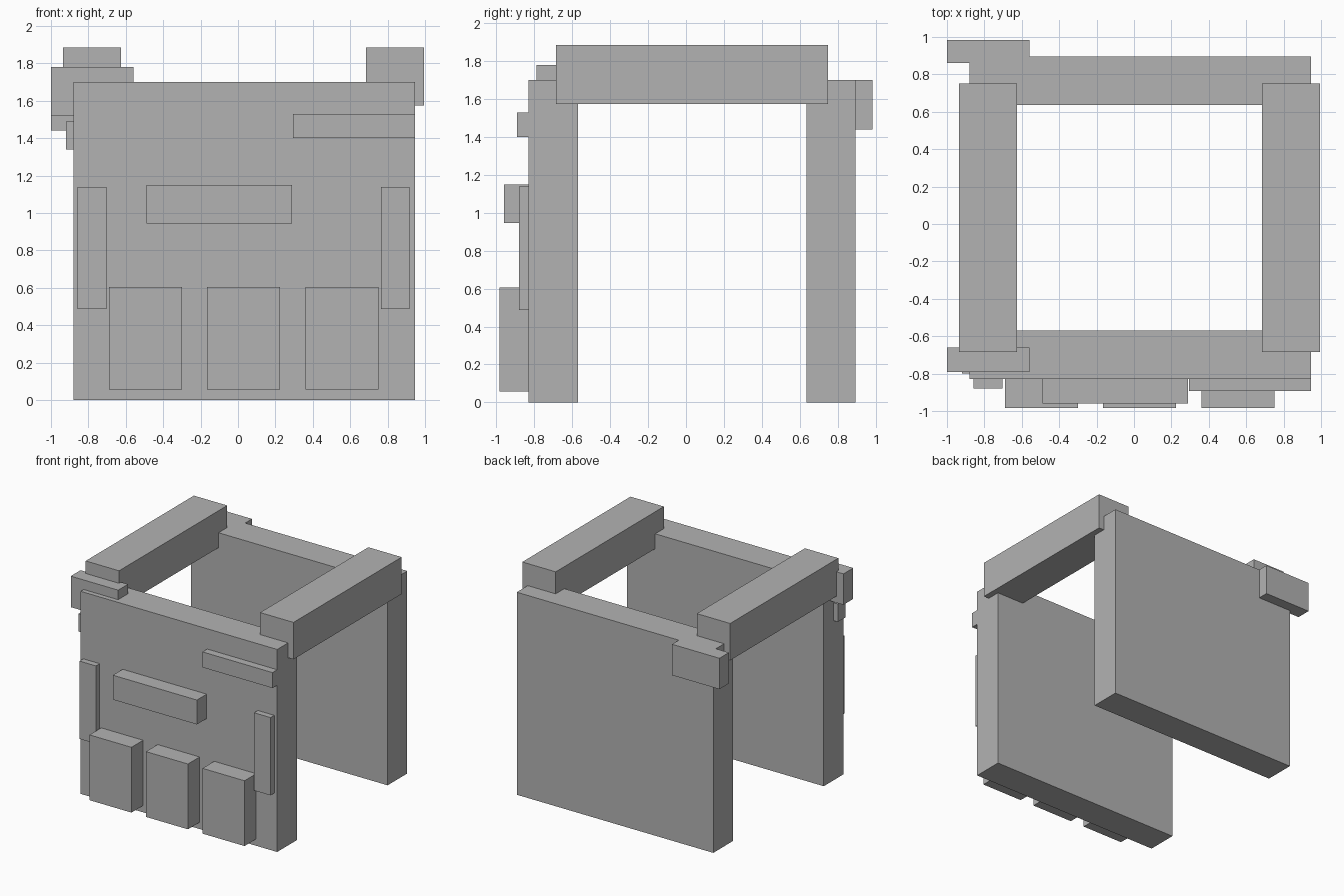
import bpy

if "Cube" in bpy.data.objects:
    bpy.data.objects.remove(bpy.data.objects["Cube"])

grey = bpy.data.materials.new("plain grey")
grey.diffuse_color = (0.45, 0.45, 0.45, 1)
grey.use_nodes = True
grey.node_tree.nodes["Principled BSDF"].inputs["Base Color"].default_value = grey.diffuse_color


def box(name, x, y, z):
    """Box given by its (low, high) extents on each axis."""
    ext = (x, y, z)
    bpy.ops.mesh.primitive_cube_add(size=1, location=[(a + b) / 2 for a, b in ext])
    ob = bpy.context.object
    ob.name = name
    ob.scale = [b - a for a, b in ext]
    bpy.ops.object.transform_apply(location=False, rotation=False, scale=True)
    ob.data.materials.append(grey)
    return ob


# Chest and back plates
FRONT = -0.83
IN = FRONT + 0.03  # attachments sink slightly into the front plate
box("front_panel", (-0.88, 0.945), (FRONT, -0.57), (0, 1.70))
box("back_panel", (-0.88, 0.945), (0.635, 0.895), (0, 1.70))

# Shoulder straps
for side, x in (("left", -0.935), ("right", 0.685)):
    box(side + "_shoulder_strap", (x, x + 0.31), (-0.685, 0.75), (1.575, 1.885))

# Buckles on one shoulder
box("front_shoulder_buckle", (-1.0, -0.56), (-0.79, -0.66), (1.52, 1.78))
box("back_shoulder_buckle", (-1.0, -0.56), (0.86, 0.985), (1.44, 1.70))
box("small_shoulder_clip", (-0.92, -0.80), (-0.80, -0.70), (1.34, 1.49))

# Row of pouches
for i in range(3):
    x = -0.69 + 0.525 * i
    box(f"pouch_{i + 1}", (x, x + 0.39), (-0.985, IN), (0.057, 0.605))

# Chest bars
box("middle_bar", (-0.49, 0.29), (-0.96, IN), (0.945, 1.15))
box("upper_bar", (0.295, 0.945), (-0.893, IN), (1.40, 1.53))

# Upright side strips
for side, x in (("left", -0.857), ("right", 0.765)):
    box(side + "_side_strip", (x, x + 0.153), (-0.88, IN), (0.487, 1.14))
